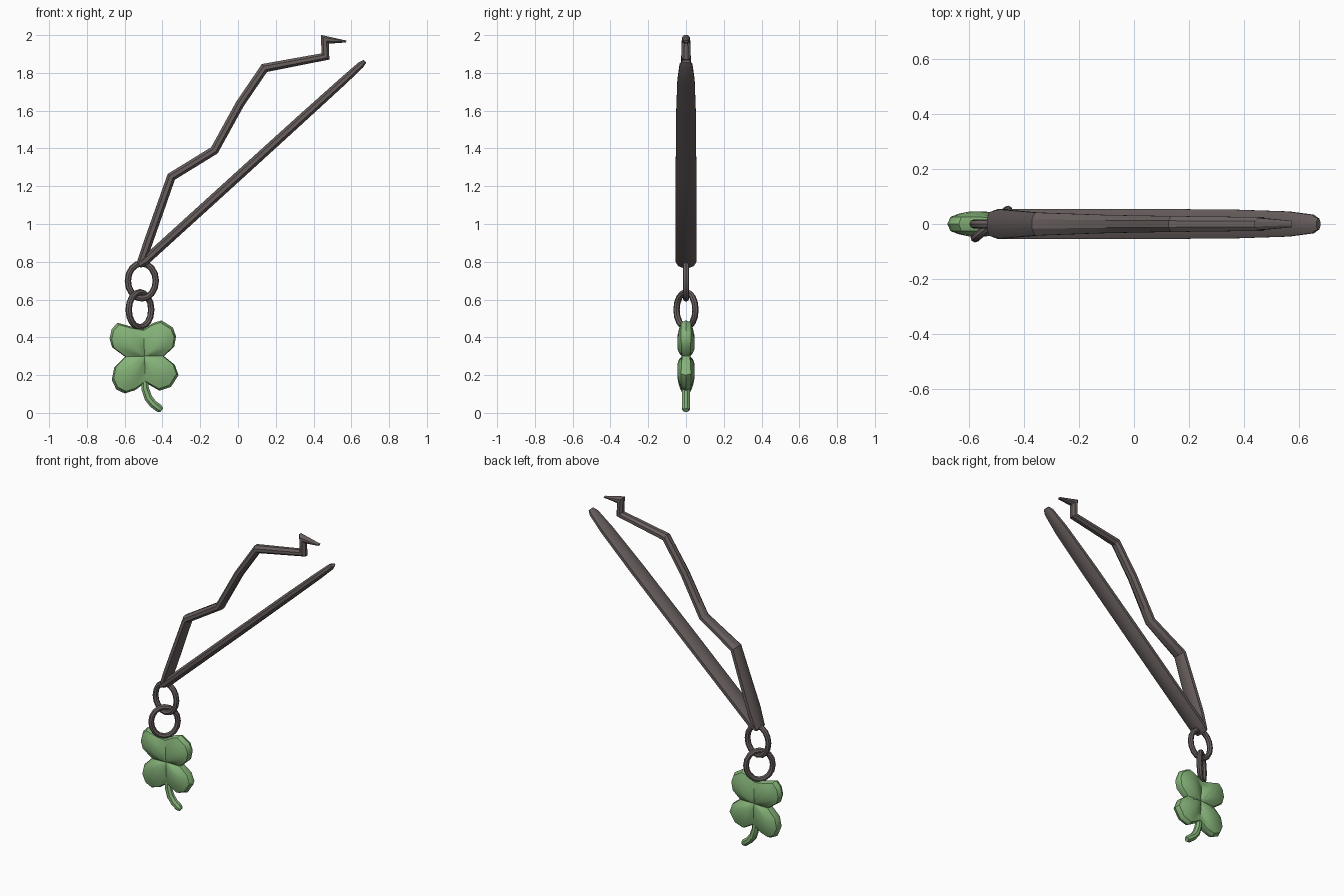
import bpy, bmesh, math
from mathutils import Vector

if "Cube" in bpy.data.objects:
    bpy.data.objects.remove(bpy.data.objects["Cube"])


def material(name, rgb):
    m = bpy.data.materials.new(name)
    m.diffuse_color = (*rgb, 1)
    m.use_nodes = True
    m.node_tree.nodes["Principled BSDF"].inputs["Base Color"].default_value = m.diffuse_color
    return m


METAL = material("dark metal", (0.14, 0.115, 0.113))
GREEN = material("leaf green", (0.235, 0.45, 0.19))


def finish(name, bm, mat, angle):
    bmesh.ops.recalc_face_normals(bm, faces=bm.faces)
    me = bpy.data.meshes.new(name)
    bm.to_mesh(me)
    bm.free()
    ob = bpy.data.objects.new(name, me)
    bpy.context.collection.objects.link(ob)
    me.materials.append(mat)
    bpy.ops.object.select_all(action='DESELECT')
    ob.select_set(True)
    bpy.context.view_layer.objects.active = ob
    bpy.ops.object.shade_smooth_by_angle(angle=math.radians(angle))
    return ob


def bar(name, rows, mat, sides=8, angle=30):
    """Mitred tube in the xz plane; rows are (x, z, half thickness, half width in y)."""
    bm = bmesh.new()
    pts = [Vector((r[0], r[1])) for r in rows]
    rings = []
    for i, (x, z, t, w) in enumerate(rows):
        a = (pts[i] - pts[i - 1]).normalized() if i else None
        b = (pts[i + 1] - pts[i]).normalized() if i < len(pts) - 1 else None
        a, b = a or b, b or a
        d = (a + b).normalized()
        n = Vector((-d.y, d.x)) / max(d.dot(a), 0.6)
        ring = []
        for k in range(sides):
            f = 2 * math.pi * (k + 0.5) / sides
            c, s = math.cos(f) * 1.08, math.sin(f) * 1.08
            ring.append(bm.verts.new((x + n.x * t * c, w * s, z + n.y * t * c)))
        rings.append(ring)
    for p, q in zip(rings, rings[1:]):
        for k in range(sides):
            bm.faces.new((p[k], p[(k + 1) % sides], q[(k + 1) % sides], q[k]))
    bm.faces.new(rings[0])
    bm.faces.new(rings[-1])
    return finish(name, bm, mat, angle)


def link(name, x, z, rx, rz, tube, turn, n=16, m=8):
    """Oval chain link, turned about the vertical axis."""
    bm = bmesh.new()
    grid = []
    for i in range(n):
        a = 2 * math.pi * i / n
        ring = []
        for j in range(m):
            b = 2 * math.pi * j / m
            h = (rx + tube * math.cos(b)) * math.cos(a)
            v = (rz + tube * math.cos(b)) * math.sin(a)
            d = tube * math.sin(b)
            ring.append(bm.verts.new((x + h * math.cos(turn) - d * math.sin(turn),
                                      h * math.sin(turn) + d * math.cos(turn), z + v)))
        grid.append(ring)
    for i in range(n):
        p, q = grid[i], grid[(i + 1) % n]
        for j in range(m):
            bm.faces.new((p[j], q[j], q[(j + 1) % m], p[(j + 1) % m]))
    return finish(name, bm, METAL, 35)


# Hairpin: flat straight leg and kinked leg with hooked tip
bar("straight_leg", [(-0.525, 0.783, 0.018, 0.042), (-0.49, 0.807, 0.024, 0.055),
                     (0.0, 1.252, 0.024, 0.055), (0.35, 1.57, 0.023, 0.053),
                     (0.56, 1.76, 0.021, 0.046), (0.65, 1.842, 0.018, 0.034),
                     (0.672, 1.862, 0.01, 0.02)], METAL)
bar("kinked_leg", [(-0.515, 0.79, 0.022, 0.045), (-0.48, 0.89, 0.024, 0.053),
                   (-0.353, 1.25, 0.023, 0.042), (-0.125, 1.39, 0.023, 0.034),
                   (0.01, 1.635, 0.023, 0.031), (0.14, 1.826, 0.023, 0.029),
                   (0.463, 1.887, 0.02, 0.025), (0.46, 1.978, 0.021, 0.022),
                   (0.573, 1.966, 0.005, 0.012)], METAL)

# Chain links
link("upper_link", -0.509, 0.699, 0.074, 0.093, 0.017, 0)
link("lower_link", -0.519, 0.546, 0.078, 0.093, 0.017, math.radians(40))

# Clover: lobed outline, puffed in each leaf, pinched between leaves
OUTLINE = [(-0.50, 0.445), (-0.57, 0.458), (-0.638, 0.477), (-0.668, 0.445), (-0.68, 0.395),
           (-0.667, 0.348), (-0.598, 0.297), (-0.655, 0.24), (-0.668, 0.175), (-0.645, 0.125),
           (-0.60, 0.103), (-0.545, 0.12), (-0.49, 0.16), (-0.415, 0.117), (-0.355, 0.137),
           (-0.315, 0.20), (-0.335, 0.255), (-0.392, 0.30), (-0.338, 0.35), (-0.328, 0.405),
           (-0.345, 0.452), (-0.405, 0.49), (-0.45, 0.475)]
CX, CZ = -0.495, 0.30
bm = bmesh.new()
rim = [bm.verts.new((x, 0, z)) for x, z in OUTLINE]
n = len(rim)
for side in (-1, 1):
    outer = rim
    for f in (0.94, 0.78, 0.6, 0.4, 0.2):
        ring = []
        for x, z in OUTLINE:
            dx, dz = x - CX, z - CZ
            lobe = min(1, abs(math.sin(2 * math.atan2(dz, dx))) * 1.15)
            y = 0.021 + 0.026 * lobe * math.sin(math.pi * min(1, f / 0.98)) ** 0.8
            ring.append(bm.verts.new((CX + dx * f, side * y, CZ + dz * f)))
        for k in range(n):
            bm.faces.new((outer[k], outer[(k + 1) % n], ring[(k + 1) % n], ring[k]))
        outer = ring
    hub = bm.verts.new((CX, side * 0.021, CZ))
    for k in range(n):
        bm.faces.new((outer[k], outer[(k + 1) % n], hub))
finish("clover_leaves", bm, GREEN, 40)

# Clover stem
bar("clover_stem", [(-0.495, 0.19, 0.018, 0.018), (-0.492, 0.13, 0.02, 0.02),
                    (-0.475, 0.08, 0.021, 0.022), (-0.45, 0.048, 0.021, 0.022),
                    (-0.418, 0.024, 0.021, 0.022), (-0.404, 0.014, 0.013, 0.014)], GREEN)
